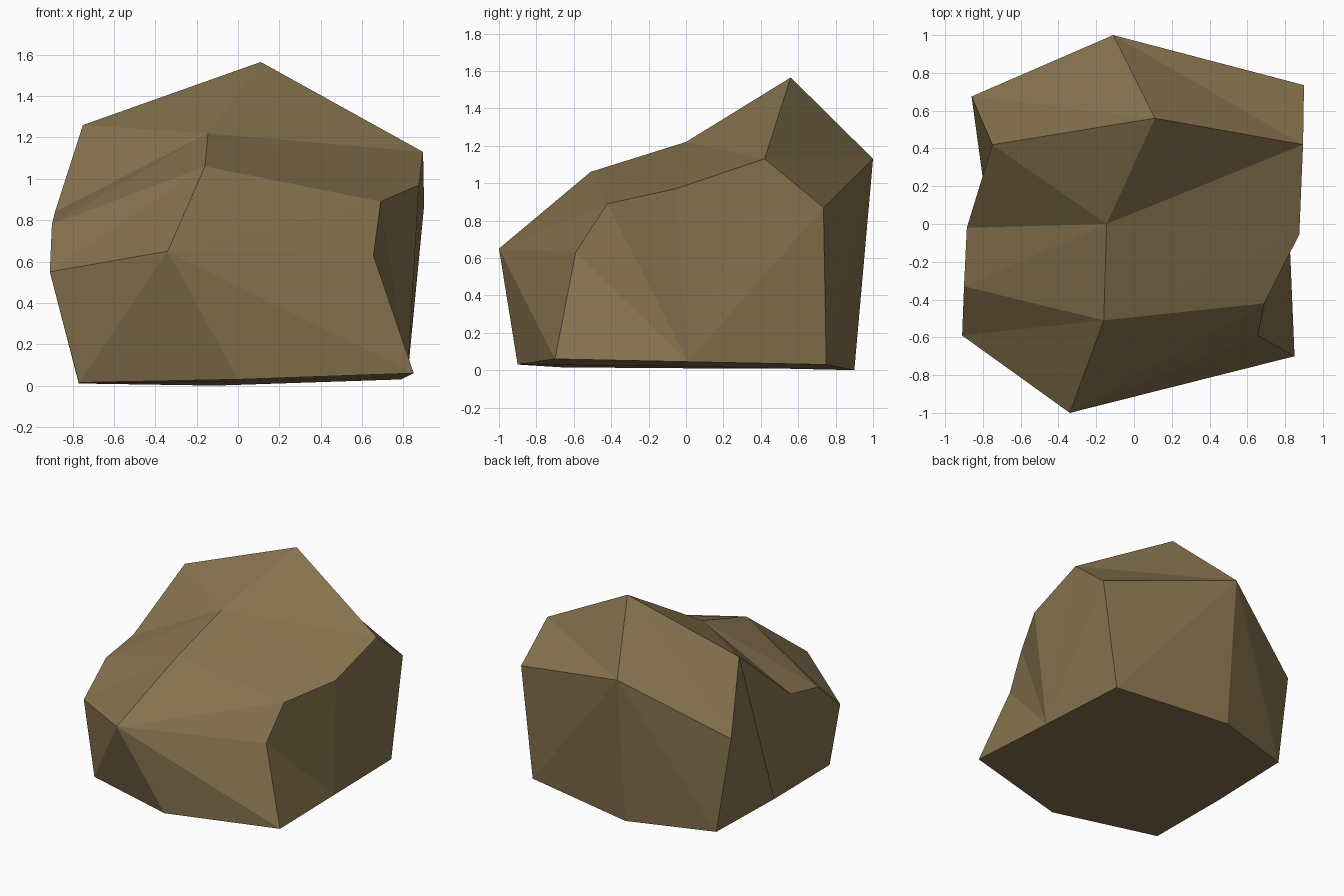
import bpy, bmesh

if "Cube" in bpy.data.objects:
    bpy.data.objects.remove(bpy.data.objects["Cube"])

# Rough cross-loops of the boulder: each row is (left, middle, right),
# going up the front, over the top, down the back and under the base.
rows = [
    [(-.77, -.66, .015), (0, -.90, .03), (.85, -.70, .06)],      # front foot
    [(-.91, -.59, .55), (-.34, -1.0, .65), (.655, -.59, .63)],   # front brow
    [(-.90, -.33, .78), (-.16, -.51, 1.06), (.69, -.42, .89)],
    [(-.885, -.02, .84), (-.145, 0, 1.22), (.875, -.055, .97)],
    [(-.75, .42, 1.26), (.11, .56, 1.565), (.895, .42, 1.13)],   # summit
    [(-.86, .675, .75), (-.11, 1.0, 1.13), (.90, .735, .87)],    # back brow
    [(-.75, .70, .01), (-.11, .90, 0), (.79, .75, .03)],         # back foot
    [(-.77, .02, .01), (0, 0, .02), (.82, .01, .045)],           # under base
]
# which way each facet is split: 1 flips the diagonal
flips = [(0, 1), (0, 0), (0, 0), (1, 0), (1, 1), (1, 0), (0, 0), (0, 0)]

bm = bmesh.new()
v = [[bm.verts.new(p) for p in row] for row in rows]

# Facets around the boulder
for r in range(8):
    n = (r + 1) % 8
    for c in range(2):
        q = [v[r][c], v[r][c + 1], v[n][c + 1], v[n][c]]
        if flips[r][c]:
            q = q[1:] + q[:1]
        bm.faces.new((q[0], q[1], q[2]))
        bm.faces.new((q[0], q[2], q[3]))

# Left and right sides fan out from the base edge
for side in (0, 2):
    for r in range(6):
        bm.faces.new((v[7][side], v[r][side], v[r + 1][side]))

bmesh.ops.recalc_face_normals(bm, faces=bm.faces[:])
mesh = bpy.data.meshes.new("boulder")
bm.to_mesh(mesh)
bm.free()

stone = bpy.data.materials.new("brown stone")
stone.diffuse_color = (.24, .17, .077, 1)
stone.use_nodes = True
stone.node_tree.nodes["Principled BSDF"].inputs["Base Color"].default_value = stone.diffuse_color
mesh.materials.append(stone)
bpy.context.collection.objects.link(bpy.data.objects.new("boulder", mesh))
